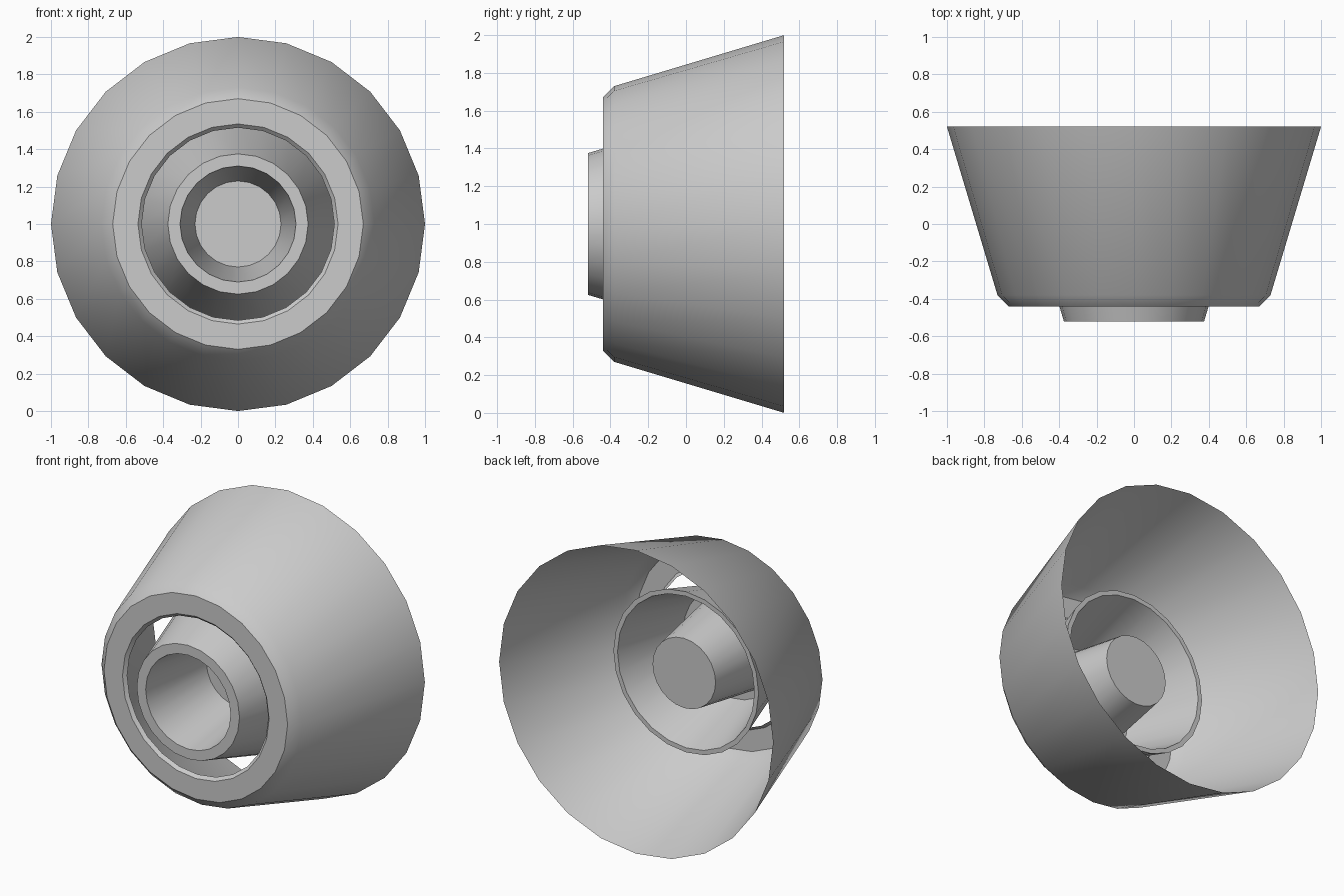
import bpy
import bmesh
from math import sin, cos, pi, radians

SIDES = 24
AXIS_HEIGHT = 1.0

default_cube = bpy.data.objects.get("Cube")
if default_cube:
    bpy.data.objects.remove(default_cube, do_unlink=True)

grey = bpy.data.materials.new("plain_grey")
grey.use_nodes = True
grey.diffuse_color = (0.6, 0.6, 0.6, 1)
grey.node_tree.nodes["Principled BSDF"].inputs["Base Color"].default_value = grey.diffuse_color


def lathe(name, profile, cap_start=False, cap_end=False):
    """Turn a (radius, y) profile around the horizontal y axis."""
    bm = bmesh.new()
    rings = []
    for radius, y in profile:
        angles = [2 * pi * i / SIDES for i in range(SIDES)]
        rings.append([bm.verts.new((radius * sin(a), y, AXIS_HEIGHT + radius * cos(a)))
                      for a in angles])
    for a, b in zip(rings, rings[1:]):
        for i in range(SIDES):
            j = (i + 1) % SIDES
            bm.faces.new((a[i], b[i], b[j], a[j]))
    if cap_start:
        bm.faces.new(rings[0])
    if cap_end:
        bm.faces.new(rings[-1][::-1])
    mesh = bpy.data.meshes.new(name)
    bm.to_mesh(mesh)
    bm.free()
    mesh.materials.append(grey)
    obj = bpy.data.objects.new(name, mesh)
    bpy.context.collection.objects.link(obj)
    bpy.ops.object.select_all(action="DESELECT")
    obj.select_set(True)
    bpy.context.view_layer.objects.active = obj
    bpy.ops.object.shade_smooth_by_angle(angle=radians(32))
    return obj


# Flared outer shell with a chamfered front lip, open at the back
lathe("outer_shell", [(1.0, 0.52), (0.73, -0.38), (0.67, -0.44),
                      (0.535, -0.44), (0.515, -0.42)])

# Inner hub: tapered cup in the middle, flared skirt around it
lathe("inner_hub", [(0.23, 0.02), (0.305, -0.48), (0.355, -0.48),
                    (0.50, 0.0), (0.53, 0.0), (0.375, -0.52),
                    (0.31, -0.52), (0.23, 0.0)],
      cap_start=True, cap_end=True)

# Small flat disc on the cup floor
lathe("cup_floor_disc", [(0.108, 0.0), (0.108, -0.008)], cap_end=True)
